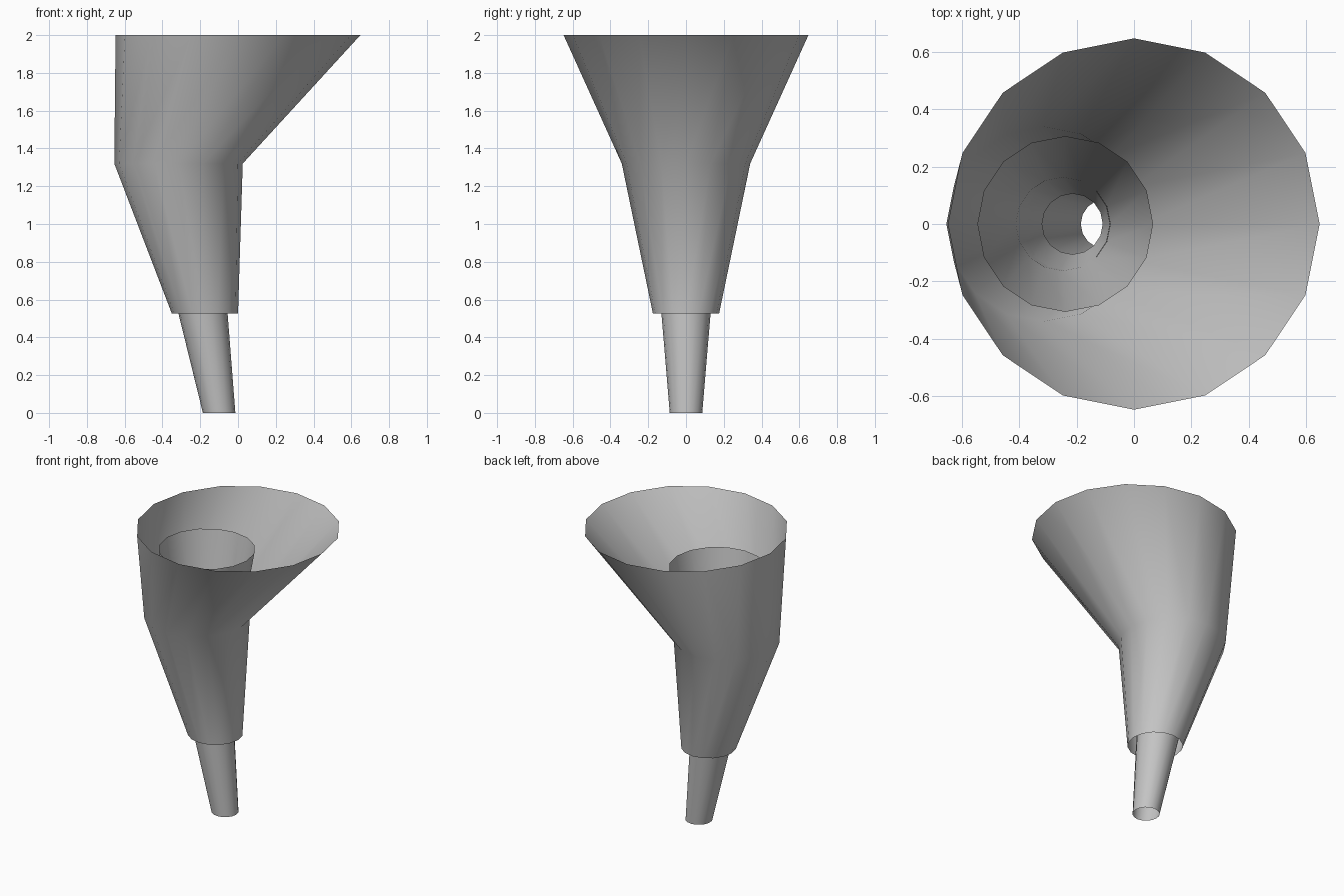
import bpy, bmesh, math

if "Cube" in bpy.data.objects:
    bpy.data.objects.remove(bpy.data.objects["Cube"])

SIDES = 16

grey = bpy.data.materials.new("plain_grey")
grey.diffuse_color = (0.55, 0.55, 0.55, 1)
grey.use_nodes = True
grey.node_tree.nodes["Principled BSDF"].inputs["Base Color"].default_value = grey.diffuse_color


def open_tube(name, rings):
    """Skin an open tube through level rings given as (z, centre x, radius)."""
    bm = bmesh.new()
    loops = []
    for z, cx, r in rings:
        angles = [2 * math.pi * i / SIDES for i in range(SIDES)]
        loops.append([bm.verts.new((cx + r * math.cos(a), r * math.sin(a), z))
                      for a in angles])
    for low, high in zip(loops, loops[1:]):
        for i in range(SIDES):
            j = (i + 1) % SIDES
            bm.faces.new((low[i], low[j], high[j], high[i])).smooth = True
    mesh = bpy.data.meshes.new(name)
    bm.to_mesh(mesh)
    bm.free()
    mesh.materials.append(grey)
    obj = bpy.data.objects.new(name, mesh)
    bpy.context.collection.objects.link(obj)
    return obj


# Wide bent outer shell
open_tube("outer_funnel", [(0.525, -0.175, 0.175),
                           (1.32, -0.315, 0.34),
                           (2.0, 0.0, 0.648)])

# Nested funnel inside the shell
open_tube("inner_funnel", [(0.56, -0.215, 0.106),
                           (0.93, -0.25, 0.168),
                           (1.795, -0.24, 0.307)])

# Narrow spout hanging below the shell
open_tube("spout", [(0.0, -0.10, 0.086),
                    (0.525, -0.185, 0.13),
                    (0.92, -0.249, 0.164)])
